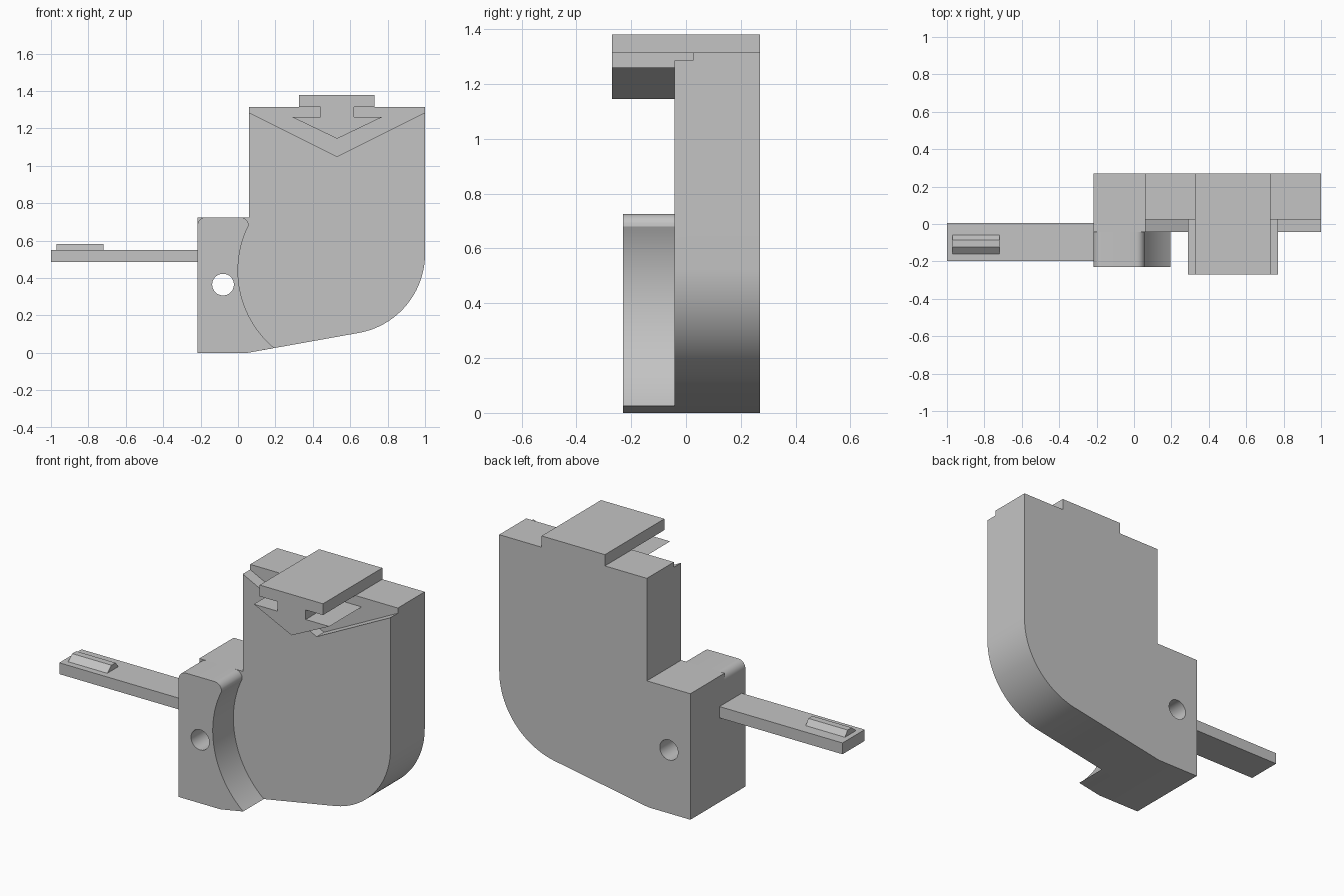
import bpy, bmesh
from math import sin, cos, radians, sqrt, atan2, degrees

if "Cube" in bpy.data.objects:
    bpy.data.objects.remove(bpy.data.objects["Cube"])

GREY = (0.55, 0.55, 0.55, 1)
grey = bpy.data.materials.new("plain grey")
grey.use_nodes = True
grey.diffuse_color = GREY
grey.node_tree.nodes["Principled BSDF"].inputs["Base Color"].default_value = GREY


def prism(name, profile, start, end, axis="y"):
    """Extrude a profile along y (profile in x, z) or along x (profile in y, z)."""
    bm = bmesh.new()
    place = (lambda a, b, t: (a, t, b)) if axis == "y" else (lambda a, b, t: (t, a, b))
    face = bm.faces.new([bm.verts.new(place(a, b, start)) for a, b in profile])
    ext = bmesh.ops.extrude_face_region(bm, geom=[face])
    moved = [g for g in ext["geom"] if isinstance(g, bmesh.types.BMVert)]
    bmesh.ops.translate(bm, verts=moved, vec=place(0, 0, end - start))
    bmesh.ops.recalc_face_normals(bm, faces=bm.faces)
    mesh = bpy.data.meshes.new(name)
    bm.to_mesh(mesh)
    bm.free()
    mesh.materials.append(grey)
    obj = bpy.data.objects.new(name, mesh)
    bpy.context.collection.objects.link(obj)
    return obj


def arc(cx, cz, r, a0, a1, n):
    angles = [radians(a0 + (a1 - a0) * i / n) for i in range(n + 1)]
    return [(cx + r * cos(a), cz + r * sin(a)) for a in angles]


def rect(a0, b0, a1, b1):
    return [(a0, b0), (a1, b0), (a1, b1), (a0, b1)]


def activate(obj):
    bpy.ops.object.select_all(action="DESELECT")
    obj.select_set(True)
    bpy.context.view_layer.objects.active = obj


def cut(obj, cutter):
    cutter.hide_render = True
    mod = obj.modifiers.new("cut", "BOOLEAN")
    mod.operation, mod.solver, mod.object = "DIFFERENCE", "EXACT", cutter
    activate(obj)
    bpy.ops.object.modifier_apply(modifier=mod.name)


LEFT, FRONT, BACK, TOP, STEP = -0.217, -0.042, 0.27, 1.315, 0.725

# Main body: stepped slab with one large rounded lower corner
body = prism("body",
             [(LEFT, 0), (0.05, 0)]
             + arc(0.57, 0.53, 0.43, -80, 0, 32)
             + [(1, TOP), (0.06, TOP), (0.06, STEP), (LEFT, STEP)],
             FRONT, BACK)

# Raised front block with a concave side and rounded top corners
R, CZ = 0.539, 0.44
low = degrees(atan2(0.026 - CZ, -sqrt(R**2 - (0.026 - CZ)**2))) % 360
high = degrees(atan2(0.68 - CZ, -sqrt(R**2 - (0.68 - CZ)**2)))
block = prism("front_block",
              [(LEFT, 0), (0.05, 0)]
              + arc(R, CZ, R, low, high, 32)
              + arc(0.012, STEP - 0.045, 0.045, 15, 90, 8)
              + arc(LEFT + 0.045, STEP - 0.045, 0.045, 90, 180, 8),
              -0.23, FRONT)

# Shallow V-shaped recess at the top of the body front
recess = prism("recess_cutter",
               [(0, 1.315), (0.53, 1.05), (1.06, 1.315), (1.06, 1.5), (0, 1.5)],
               -0.1, 0.025)
cut(body, recess)

# Round hole through block and body
hole = prism("hole_cutter", arc(-0.08, 0.365, 0.058, 0, 352.5, 47), -0.5, 0.5)
cut(body, hole)
cut(block, hole)
for cutter in (recess, hole):
    bpy.data.objects.remove(cutter)

# Top plate and the arrow-shaped rail hanging beneath it
prism("top_plate", rect(0.327, TOP, 0.73, 1.38), -0.27, BACK)
prism("arrow_rail",
      [(0.53, 1.145), (0.77, 1.26), (0.62, 1.26), (0.62, 1.32),
       (0.44, 1.32), (0.44, 1.26), (0.29, 1.26)], -0.27, 0.03)

# Side arm with a small bevelled ridge near its end
prism("side_arm", rect(-1, 0.485, -0.215, 0.55), -0.197, 0.005)
prism("arm_ridge", [(-0.16, 0.55), (-0.06, 0.55), (-0.085, 0.582), (-0.122, 0.582)],
      -0.97, -0.72, axis="x")

for obj in (body, block):
    activate(obj)
    bpy.ops.object.shade_smooth_by_angle(angle=radians(25))
